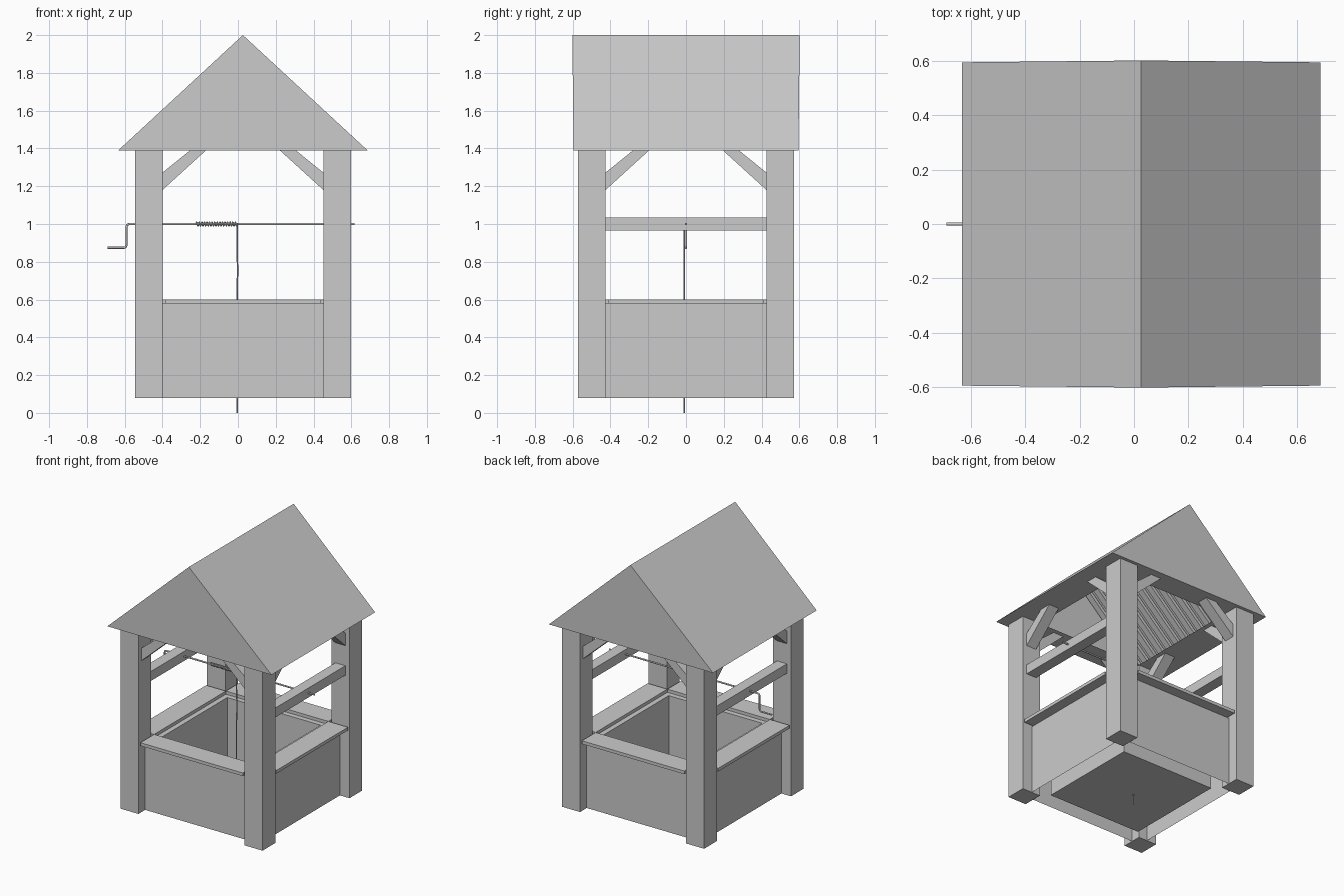
import bpy, bmesh
from math import sin, cos, pi
from mathutils import Vector

cube = bpy.data.objects.get("Cube")
if cube:
    bpy.data.objects.remove(cube, do_unlink=True)

CX = 0.026                      # middle of the frame along x
POST, HALF_POST = 0.499, 0.073  # post centre offset and half width
BASE, EAVE, RIDGE = 0.08, 1.39, 2.0

grey = bpy.data.materials.new("plain_grey")
grey.use_nodes = True
grey.diffuse_color = (0.6, 0.6, 0.6, 1)
grey.node_tree.nodes["Principled BSDF"].inputs["Base Color"].default_value = (0.6, 0.6, 0.6, 1)


def add_mesh(name, verts, faces, fix_normals=True):
    mesh = bpy.data.meshes.new(name)
    mesh.from_pydata([tuple(v) for v in verts], [], faces)
    if fix_normals:
        bm = bmesh.new()
        bm.from_mesh(mesh)
        bmesh.ops.recalc_face_normals(bm, faces=bm.faces)
        bm.to_mesh(mesh)
        bm.free()
    mesh.materials.append(grey)
    obj = bpy.data.objects.new(name, mesh)
    bpy.context.collection.objects.link(obj)
    return obj


def prism(name, profile, offset):
    """Extrude a closed 3D profile along an offset vector."""
    n = len(profile)
    low = [Vector(p) for p in profile]
    high = [p + Vector(offset) for p in low]
    sides = [(i, (i + 1) % n, (i + 1) % n + n, i + n) for i in range(n)]
    return add_mesh(name, low + high, [tuple(range(n)), tuple(range(n, 2 * n))] + sides)


def box(name, x, y, z):
    """Box between the given (low, high) limits."""
    base = [(x[0], y[0], z[0]), (x[1], y[0], z[0]), (x[1], y[1], z[0]), (x[0], y[1], z[0])]
    return prism(name, base, (0, 0, z[1] - z[0]))


def square(half, z, half_y=None):
    hy = half_y or half
    return [(CX + sx * half, sy * hy, z) for sx, sy in ((-1, -1), (1, -1), (1, 1), (-1, 1))]


def band(a, b):
    """Four quads joining two square loops that start at vertices a and b."""
    return [(a + i, a + (i + 1) % 4, b + (i + 1) % 4, b + i) for i in range(4)]


def rod(name, points, radius, sides=2):
    curve = bpy.data.curves.new(name, "CURVE")
    curve.dimensions = "3D"
    curve.bevel_depth = radius
    curve.bevel_resolution = sides
    curve.use_fill_caps = True
    line = curve.splines.new("POLY")
    line.points.add(len(points) - 1)
    for p, co in zip(line.points, points):
        p.co = (*co, 1)
    curve.materials.append(grey)
    obj = bpy.data.objects.new(name, curve)
    bpy.context.collection.objects.link(obj)
    return obj


# Well wall: hollow skirt with a flat top rim and a floor
OUT, INN, RIM = 0.495, 0.375, 0.578
add_mesh("well_wall",
         square(OUT, BASE) + square(OUT, RIM) + square(INN, RIM) + square(INN, BASE),
         band(0, 4) + band(4, 8) + band(8, 12) + [(12, 13, 14, 15)])

# Ledge boards between the posts
CAP_IN, CAP_OUT, CAP_Z = 0.412, 0.57, (RIM, 0.601)
for s, side in ((-1, "front"), (1, "back")):
    box(f"{side}_ledge", (CX - CAP_IN, CX + CAP_IN), sorted((s * CAP_IN, s * CAP_OUT)), CAP_Z)
for s, side in ((-1, "right"), (1, "left")):
    box(f"{side}_ledge", sorted((CX + s * CAP_IN, CX + s * CAP_OUT)), (-CAP_IN, CAP_IN), CAP_Z)
    # Beam that carries the axle
    beam_x = CX + s * POST
    box(f"{side}_axle_beam", (beam_x - 0.04, beam_x + 0.04), (-0.43, 0.43), (0.965, 1.034))

# Corner posts, each with two diagonal braces
INNER = POST - HALF_POST
BRACE = [(INNER, 1.18), (INNER, 1.272), (0.28, EAVE), (0.195, EAVE)]
for sx, nx in ((-1, "right"), (1, "left")):
    for sy, ny in ((-1, "front"), (1, "back")):
        px, py, h = CX + sx * POST, sy * POST, HALF_POST
        box(f"{ny}_{nx}_post", (px - h, px + h), (py - h, py + h), (BASE, EAVE))
        prism(f"{ny}_{nx}_brace_across",
              [(CX + sx * d, py - 0.04, z) for d, z in BRACE], (0, 0.08, 0))
        prism(f"{ny}_{nx}_brace_along",
              [(px - 0.04, sy * d, z) for d, z in BRACE], (0.08, 0, 0))

# Roof: gabled shell with an open soffit
HX, HY, TOP_Y = 0.66, 0.595, 0.602
verts = square(HX, EAVE, HY) + square(INNER, EAVE) + [(CX, -TOP_Y, RIDGE), (CX, TOP_Y, RIDGE)]
add_mesh("roof", verts,
         band(0, 4) + [(0, 1, 8), (2, 3, 9), (1, 2, 9, 8), (3, 0, 8, 9)])

# Narrow battens beneath both roof slopes
rise = (RIDGE - EAVE) / HX
for s, side in ((-1, "right"), (1, "left")):
    for i in range(15):
        y = -0.56 + i * 0.08
        edge = [(d, RIDGE - rise * d - drop)
                for d, drop in ((0.0, 0.012), (0.6, 0.012), (0.57, 0.045), (0.0, 0.045))]
        prism(f"{side}_roof_batten_{i + 1}",
              [(CX + s * d, y - 0.022, z) for d, z in edge], (0, 0.044, 0))

# Axle bent into a crank at one end
rod("axle_and_crank",
    [(0.616, 0, 1), (-0.575, 0, 1), (-0.587, 0, 0.996), (-0.591, 0, 0.985),
     (-0.591, 0, 0.888), (-0.595, 0, 0.878), (-0.605, 0, 0.874), (-0.69, 0, 0.874)], 0.006)

# Rope wound on the axle, then hanging into the well
turns, steps = 16, 12
coil = [(-0.222 + 0.218 * k / (turns * steps),
         -0.0095 * cos(2 * pi * k / steps), 1 + 0.0095 * sin(2 * pi * k / steps))
        for k in range(turns * steps + 1)]
hang = [(-0.004, -0.0095, 0.88), (-0.002, -0.0095, 0.75), (-0.005, -0.0095, 0.6),
        (-0.004, -0.0095, 0.3), (-0.004, -0.0095, 0.0)]
rod("rope", coil + hang, 0.004, 1)
